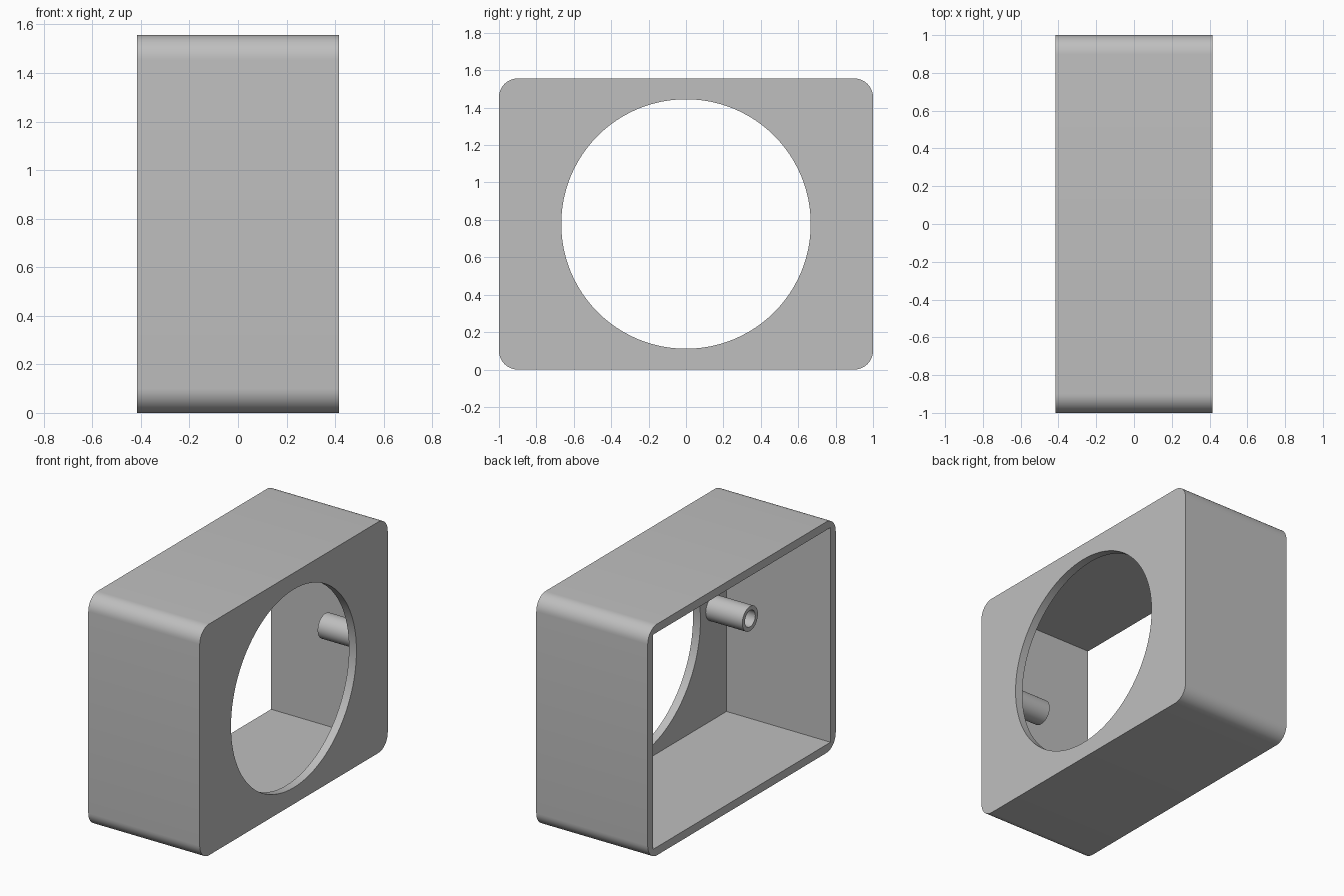
import bpy, bmesh, math
from mathutils import Matrix, Vector

DEPTH, WIDTH, HEIGHT = 0.83, 2.0, 1.556
WALL = 0.0556
MID = HEIGHT / 2

if "Cube" in bpy.data.objects:
    bpy.data.objects.remove(bpy.data.objects["Cube"])

grey = bpy.data.materials.new("light_grey")
grey.use_nodes = True
grey.diffuse_color = (0.52, 0.52, 0.52, 1)
grey.node_tree.nodes["Principled BSDF"].inputs["Base Color"].default_value = grey.diffuse_color


def add_object(name, bm):
    bmesh.ops.recalc_face_normals(bm, faces=bm.faces)
    mesh = bpy.data.meshes.new(name)
    bm.to_mesh(mesh)
    bm.free()
    mesh.materials.append(grey)
    obj = bpy.data.objects.new(name, mesh)
    bpy.context.collection.objects.link(obj)
    return obj


def box(size, centre):
    bm = bmesh.new()
    bmesh.ops.create_cube(bm, size=1, matrix=Matrix.Translation(centre) @ Matrix.Diagonal((*size, 1)))
    return bm


def activate(obj):
    bpy.ops.object.select_all(action="DESELECT")
    obj.select_set(True)
    bpy.context.view_layer.objects.active = obj


def cut(obj, cutter):
    mod = obj.modifiers.new("cut", "BOOLEAN")
    mod.operation, mod.solver, mod.object = "DIFFERENCE", "EXACT", cutter
    activate(obj)
    bpy.ops.object.modifier_apply(modifier=mod.name)
    bpy.data.objects.remove(cutter)


def smooth(obj):
    activate(obj)
    bpy.ops.object.shade_smooth_by_angle(angle=math.radians(30))


# Housing: block with its four long edges rounded
bm = box((DEPTH, WIDTH, HEIGHT), (0, 0, MID))
long_edges = [e for e in bm.edges if abs(e.verts[0].co.x - e.verts[1].co.x) > 0.1]
bmesh.ops.bevel(bm, geom=long_edges, offset=0.1, segments=10, profile=0.5, affect="EDGES")
housing = add_object("housing", bm)

# Square cavity, open at the -x side
cavity = box((DEPTH, WIDTH - 2 * WALL, HEIGHT - 2 * WALL), (-WALL, 0, MID))
cut(housing, add_object("cavity_cutter", cavity))

# Large round opening in the +x panel
bm = bmesh.new()
turn = Matrix.Translation((DEPTH / 2, 0, MID)) @ Matrix.Rotation(math.pi / 2, 4, "Y")
bmesh.ops.create_cone(bm, cap_ends=True, segments=96, radius1=0.667, radius2=0.667,
                      depth=0.4, matrix=turn)
cut(housing, add_object("opening_cutter", bm))
smooth(housing)

# Hollow mounting posts on the inside of the panel, one each side of the opening
for side, name in ((1, "back_post"), (-1, "front_post")):
    bm = bmesh.new()
    axis = Vector((0, side * 0.806, 0.806))
    outline = [(0.38, 0.055), (0.38, 0.083), (0.087, 0.083), (0.087, 0.055)]
    verts = [bm.verts.new(axis + Vector((x, 0, r))) for x, r in outline]
    edges = [bm.edges.new((verts[i - 1], verts[i])) for i in range(len(verts))]
    bmesh.ops.spin(bm, geom=verts + edges, cent=axis, axis=(1, 0, 0),
                   angle=math.tau, steps=40, use_duplicate=False)
    bmesh.ops.remove_doubles(bm, verts=bm.verts, dist=0.0005)
    smooth(add_object(name, bm))
